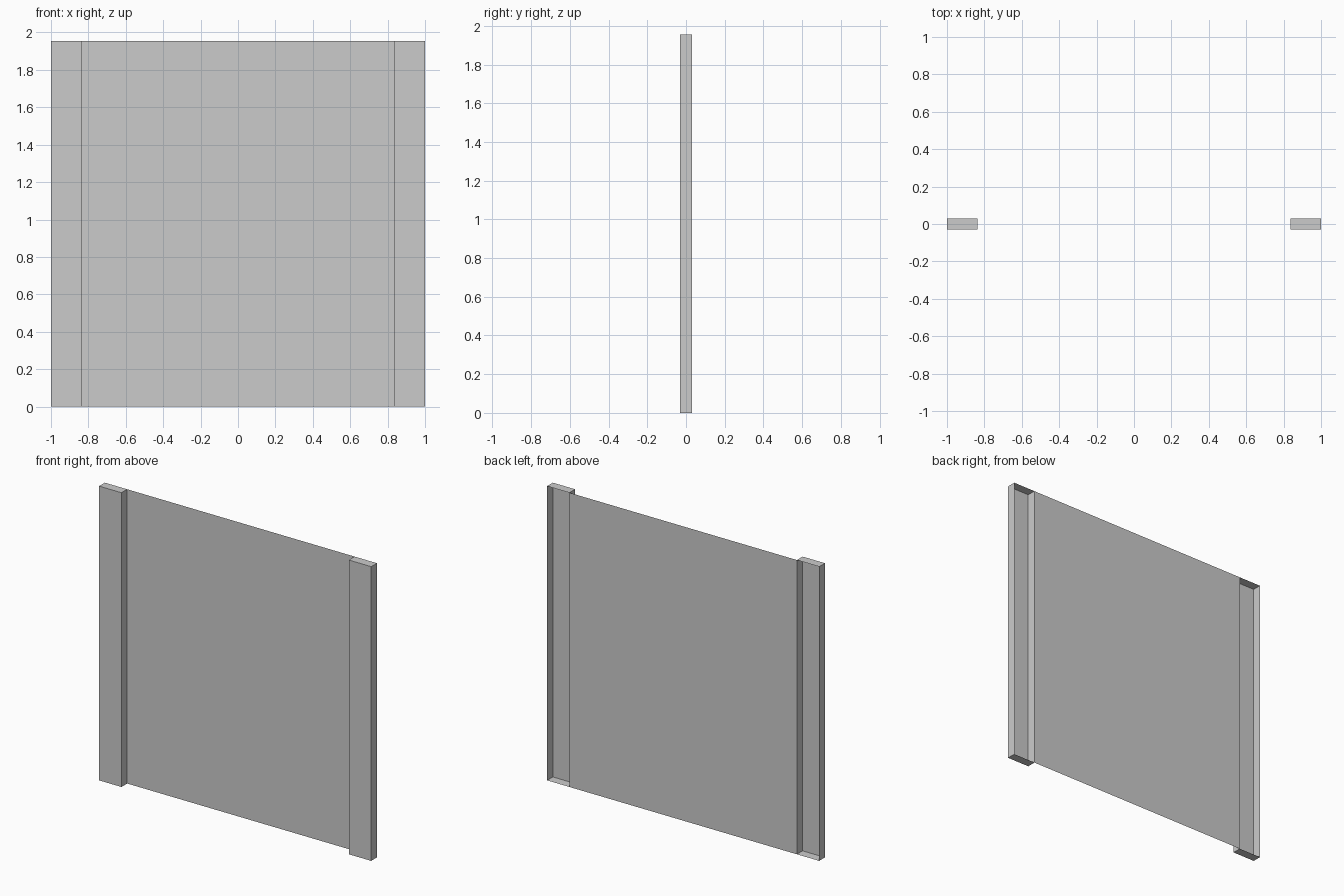
import bpy, bmesh

if "Cube" in bpy.data.objects:
    bpy.data.objects.remove(bpy.data.objects["Cube"])

HEIGHT, DEPTH = 1.955, 0.03      # full height, half depth
OUTER, INNER = 1.0, 0.836        # outer and inner x of the posts


def add_object(name, bm):
    mesh = bpy.data.meshes.new(name)
    bm.to_mesh(mesh)
    bm.free()
    obj = bpy.data.objects.new(name, mesh)
    bpy.context.collection.objects.link(obj)
    return obj


# Side posts: sheet boxes left open at the back
def post(name, side):
    bm = bmesh.new()
    bmesh.ops.create_cube(bm, size=1)
    bm.normal_update()
    back = [f for f in bm.faces if f.normal.y > 0.9]
    bmesh.ops.delete(bm, geom=back, context='FACES_ONLY')
    bmesh.ops.scale(bm, vec=(OUTER - INNER, 2 * DEPTH, HEIGHT), verts=bm.verts)
    bmesh.ops.translate(bm, vec=(side * (OUTER + INNER) / 2, 0, HEIGHT / 2), verts=bm.verts)
    return add_object(name, bm)


post("left_post", -1)
post("right_post", 1)

# Thin panel spanning the posts, flush with their back edges
bm = bmesh.new()
corners = [(-INNER, 0), (INNER, 0), (INNER, HEIGHT), (-INNER, HEIGHT)]
bm.faces.new([bm.verts.new((x, DEPTH, z)) for x, z in corners])
add_object("back_panel", bm)
